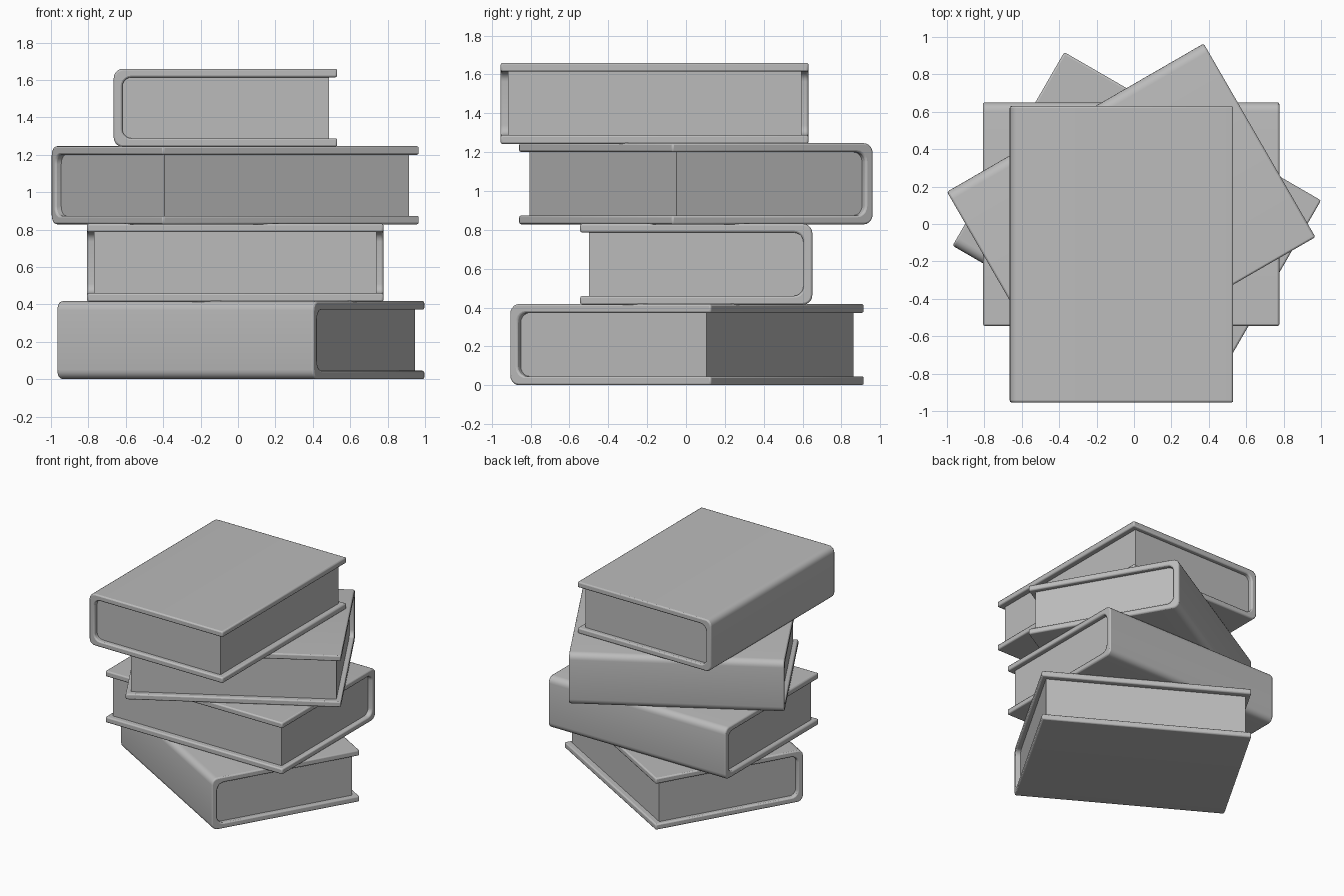
import bpy
import bmesh
from math import radians, cos, sin, pi

cube = bpy.data.objects.get("Cube")
if cube:
    bpy.data.objects.remove(cube)

WIDTH, LENGTH, HEIGHT = 1.195, 1.585, 0.418
BOARD = 0.046          # cover thickness
FORE_INSET = 0.045     # pages set back from the opening edge
END_INSET = 0.037      # pages set back from top and tail
ROUND = 0.05           # spine corner radius

grey = bpy.data.materials.new("plain grey")
grey.use_nodes = True
colour = (0.5, 0.5, 0.5, 1)
grey.diffuse_color = colour
grey.node_tree.nodes["Principled BSDF"].inputs["Base Color"].default_value = colour


def spine_side(x, half, radius, steps=5):
    """Rounded spine outline in x and z, from the upper corner to the lower."""
    points = []
    for sign, start in ((1, pi / 2), (-1, pi)):
        for i in range(steps + 1):
            a = start + i / steps * pi / 2
            points.append((x + radius + radius * cos(a),
                           sign * (half - radius) + radius * sin(a)))
    return points


def extrude_profile(name, profile, length, location, angle):
    """Solid made by sweeping an x-z profile along y."""
    bm = bmesh.new()
    face = bm.faces.new([bm.verts.new((x, -length / 2, z)) for x, z in profile])
    swept = bmesh.ops.extrude_face_region(bm, geom=[face])
    moved = [v for v in swept["geom"] if isinstance(v, bmesh.types.BMVert)]
    bmesh.ops.translate(bm, verts=moved, vec=(0, length, 0))
    bmesh.ops.recalc_face_normals(bm, faces=bm.faces)
    mesh = bpy.data.meshes.new(name)
    bm.to_mesh(mesh)
    bm.free()
    mesh.materials.append(grey)
    obj = bpy.data.objects.new(name, mesh)
    bpy.context.collection.objects.link(obj)
    obj.location = location
    obj.rotation_euler.z = radians(angle)
    return obj


def smooth(obj):
    bpy.ops.object.select_all(action="DESELECT")
    obj.select_set(True)
    bpy.context.view_layer.objects.active = obj
    bpy.ops.object.shade_smooth_by_angle(angle=radians(35))


def make_book(name, x, y, z, angle):
    place = (x, y, z + HEIGHT / 2)
    left, right = -WIDTH / 2, WIDTH / 2
    half = HEIGHT / 2
    inner = half - BOARD

    # Cover: two boards joined by a rounded spine
    outside = [(right, half)] + spine_side(left, half, ROUND) + [(right, -half)]
    inside = [(right, inner)] + spine_side(left + BOARD, inner, ROUND) + [(right, -inner)]
    cover = extrude_profile(name + "_cover", outside + inside[::-1], LENGTH, place, angle)
    bevel = cover.modifiers.new("soft edges", "BEVEL")
    bevel.width = 0.01
    bevel.segments = 2
    bevel.limit_method = "ANGLE"
    bevel.angle_limit = radians(40)
    smooth(cover)

    # Page block: fills the cover, slightly recessed on three sides
    fore = right - FORE_INSET
    block = [(fore, inner)] + spine_side(left + BOARD, inner, ROUND) + [(fore, -inner)]
    smooth(extrude_profile(name + "_pages", block, LENGTH - 2 * END_INSET, place, angle))


# Stack, from the bottom up: name, x, y, z, turn
stack = [
    ("bottom_book", 0.015, 0.005, 0, 60),
    ("second_book", -0.015, 0.053, 0.414, -90),
    ("third_book", -0.015, 0.051, 0.828, -60),
    ("top_book", -0.067, -0.162, 1.242, 0),
]
for book in stack:
    make_book(*book)
